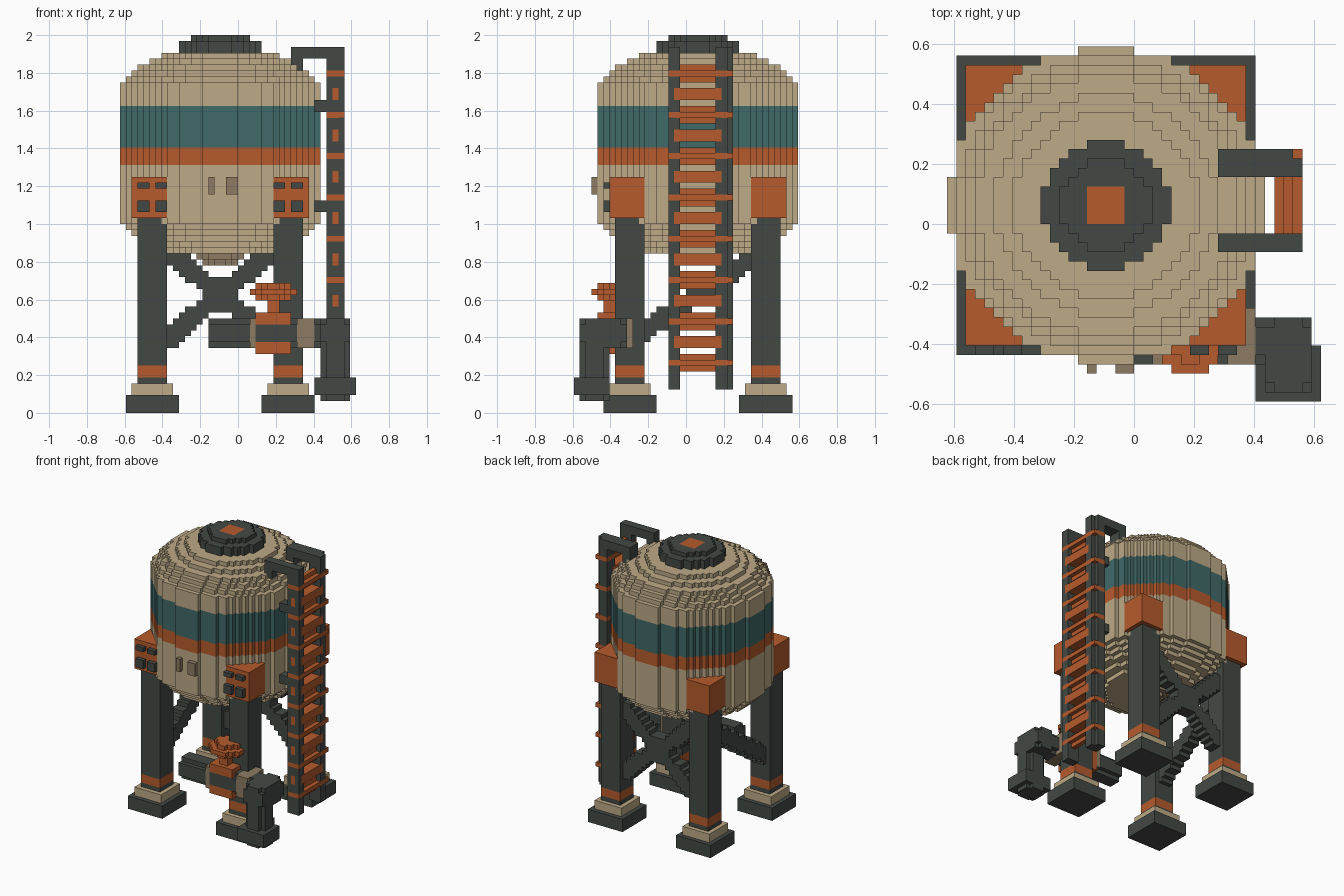
import bpy, bmesh, math
from mathutils import Vector

if "Cube" in bpy.data.objects:
    bpy.data.objects.remove(bpy.data.objects["Cube"], do_unlink=True)

V = 2 / 64                                  # edge of one block
ORIGIN = Vector((-20 * V, -19 * V, 0))      # corner of the block grid
CX, CY = 17, 21                             # tank axis in blocks


def material(name, rgb):
    lin = [((c / 255 + 0.055) / 1.055) ** 2.4 for c in rgb] + [1]
    m = bpy.data.materials.new(name)
    m.use_nodes = True
    m.diffuse_color = lin
    m.node_tree.nodes["Principled BSDF"].inputs["Base Color"].default_value = lin
    return m


SAND = material("sand", (189, 170, 135))
TEAL = material("teal", (64, 106, 105))
ORANGE = material("orange", (182, 91, 44))
DARK = material("charcoal", (68, 73, 69))
BROWN = material("brown", (141, 123, 99))


def box(x0, x1, y0, y1, z0, z1):
    return {(x, y, z) for x in range(x0, x1) for y in range(y0, y1) for z in range(z0, z1)}


def disc(cx, cy, r, z0, z1):
    n = math.ceil(r) + 1
    return {c for c in box(cx - n, cx + n, cy - n, cy + n, z0, z1)
            if math.hypot(c[0] + .5 - cx, c[1] + .5 - cy) <= r}


def pipe(axis, start, end, a, b, r=2.75):
    """Round block pipe along x, y or z (axis 0, 1, 2), centred on a, b."""
    cells = set()
    for t in range(start, end):
        for p in range(-3, 4):
            for q in range(-3, 4):
                if math.hypot(p, q) <= r:
                    c = [a + p, b + q]
                    c.insert(axis, t)
                    cells.add(tuple(c))
    return cells


def build(name, *layers):
    """Skin the blocks with outer faces; later (cells, material) layers repaint earlier ones."""
    cells = {c: mat for group, mat in layers for c in group}
    mats = list(dict.fromkeys(cells.values()))
    bm = bmesh.new()
    verts = {}

    def vert(p):
        if p not in verts:
            verts[p] = bm.verts.new(ORIGIN + Vector(p) * V)
        return verts[p]

    for c, mat in cells.items():
        for axis in range(3):
            u, w = (axis + 1) % 3, (axis + 2) % 3
            for side in (0, 1):
                near = list(c)
                near[axis] += 2 * side - 1
                if tuple(near) in cells:
                    continue
                ring = []
                for du, dw in ((0, 0), (1, 0), (1, 1), (0, 1)):
                    p = list(c)
                    p[axis] += side
                    p[u] += du
                    p[w] += dw
                    ring.append(vert(tuple(p)))
                face = bm.faces.new(ring if side else ring[::-1])
                face.material_index = mats.index(mat)
    mesh = bpy.data.meshes.new(name)
    bm.to_mesh(mesh)
    bm.free()
    for m in mats:
        mesh.materials.append(m)
    obj = bpy.data.objects.new(name, mesh)
    bpy.context.collection.objects.link(obj)
    return obj


# Tank: straight wall with matching stepped domes and painted bands
WALL = 16.85
shell = disc(CX, CY, WALL, 32, 56)
for i, r in enumerate((15.85, 14.85, 13.85, 11.85, 9.85)):
    shell |= disc(CX, CY, r, 56 + i, 57 + i) | disc(CX, CY, r, 31 - i, 32 - i)
build("tank", (shell, SAND),
      ({c for c in shell if 45 <= c[2] < 52}, TEAL),
      ({c for c in shell if 42 <= c[2] < 45}, ORANGE))

# Top hatch and bottom outlet
build("hatch", (disc(CX, CY, 6.8, 61, 63) | disc(CX, CY, 4.9, 63, 64), DARK),
      (box(15, 19, 19, 23, 63, 64), ORANGE))
build("bottom_outlet", (disc(CX, CY, 3.9, 26, 27) | disc(CX, CY, 2.9, 25, 26), BROWN))

# Legs with feet, bands and shoulder brackets
for xname, x in (("right", 3), ("left", 26)):
    for yname, y in (("front", 7), ("back", 30)):
        tag = f"{yname}_{xname}"
        build(tag + "_leg", (box(x, x + 5, y, y + 5, 5, 33), DARK),
              (box(x, x + 5, y, y + 5, 6, 8), ORANGE))
        build(tag + "_foot", (box(x - 2, x + 7, y - 2, y + 7, 0, 3), DARK),
              (box(x - 1, x + 6, y - 1, y + 6, 3, 5), SAND))
        build(tag + "_bracket", (box(x - 1, x + 6, y - 1, y + 6, 33, 40), ORANGE))
    # Bolts on the front brackets
    bolts = set()
    for bx in (x, x + 3):
        bolts |= box(bx, bx + 2, 5, 6, 34, 36) | box(bx, bx + 2, 5, 6, 38, 39)
    build(f"front_{xname}_bolts", (bolts, DARK))


# Diagonal braces: a cross at the back, a single bar on the right
def sloped(area, axis, centre, slope, half):
    return {c for c in area if abs(c[2] + .5 - 20 - slope * (c[axis] + .5 - centre)) < half}


back = box(8, 26, 31, 34, 9, 31)
build("back_cross_brace", (sloped(back, 0, CX, .85, 2.2) | sloped(back, 0, CX, -.85, 2.2), DARK))
build("right_brace", (sloped(box(4, 7, 12, 30, 9, 31), 1, CY, .65, 2), DARK))

# Gauges on the front of the tank
build("small_gauge", (box(15, 16, 3, 4, 37, 40), BROWN))
build("large_gauge", (box(18, 20, 3, 4, 37, 40), BROWN))

# Ladder: rails with top hooks and wall ties, rungs running through them
rails = set()
for y0, y1 in ((16, 18), (24, 26)):
    rails |= box(35, 38, y0, y1, 4, 62)
    wide = y1 if y0 == 16 else y1 + 1
    rails |= box(29, 37, y0, wide, 60, 62) | box(29, 31, y0, wide, 57, 60)
    for z in (34, 51):
        rails |= box(32, 36, y0, y1, z, z + 2)
rails |= box(35, 37, 26, 27, 4, 62)
rungs = set()
for z in range(8, 58, 7):                   # thick rungs
    rungs |= box(35, 38, 16, 27, z, z + 1) | box(36, 37, 17, 25, z - 1, z + 2)
for z in range(11, 54, 7):                  # thin rungs between them
    rungs |= box(36, 37, 16, 26, z, z + 2) | box(35, 38, 17, 25, z, z + 2)
build("ladder", (rails, DARK), (rungs, ORANGE))

# Drain pipe: along the front, out through an elbow and down to a flanged end
run = pipe(0, 15, 39, 6, 13)
elbow = pipe(1, 1, 9, 36, 13)
drop = pipe(2, 2, 16, 36, 3)
build("drain_pipe", (run | elbow | drop | box(33, 40, 0, 6, 3, 6), DARK),
      (box(30, 33, 4, 10, 11, 16) | box(22, 23, 4, 10, 11, 16), BROWN))

# Valve body with stem and hand wheel
build("valve", (box(23, 29, 4, 10, 10, 17) | box(25, 27, 5, 7, 17, 19), ORANGE))
build("valve_wheel", (disc(26, 7, 4.2, 20, 21) | disc(26, 7, 2.9, 19, 22), ORANGE))
